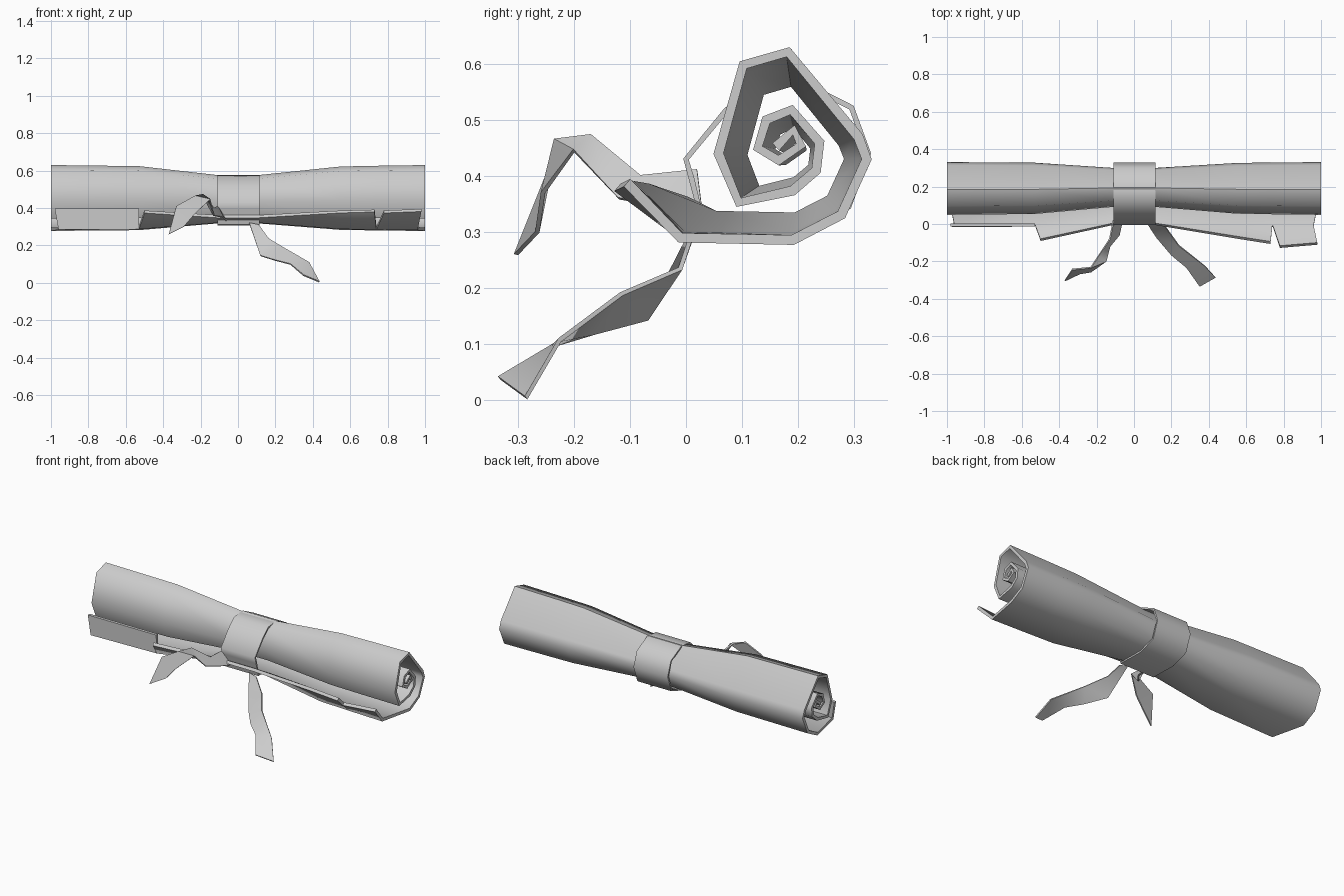
import bpy, bmesh, math

if "Cube" in bpy.data.objects:
    bpy.data.objects.remove(bpy.data.objects["Cube"])


def finish(name, bm, thickness, offset=0.0):
    bmesh.ops.recalc_face_normals(bm, faces=bm.faces[:])
    mesh = bpy.data.meshes.new(name)
    bm.to_mesh(mesh)
    bm.free()
    ob = bpy.data.objects.new(name, mesh)
    bpy.context.collection.objects.link(ob)
    mod = ob.modifiers.new("thickness", 'SOLIDIFY')
    mod.thickness = thickness
    mod.offset = offset
    bpy.ops.object.select_all(action='DESELECT')
    ob.select_set(True)
    bpy.context.view_layer.objects.active = ob
    bpy.ops.object.modifier_apply(modifier=mod.name)
    bpy.ops.object.shade_smooth_by_angle(angle=math.radians(60))
    return ob


def loft(bm, rows, closed=False):
    """Quads between successive rows of points; returns the vertex rows."""
    grid = [[bm.verts.new(p) for p in row] for row in rows]
    for a, b in zip(grid, grid[1:]):
        n = len(a)
        for i in range(n if closed else n - 1):
            j = (i + 1) % n
            bm.faces.new((a[i], a[j], b[j], b[i]))
    return grid


# Rolled paper: spiral section (y, z), pinched at the waist
spiral = [(-.01, .29), (.19, .286), (.277, .331), (.322, .43), (.307, .47),
          (.182, .621), (.102, .598), (.058, .44), (.094, .353), (.19, .374),
          (.232, .41), (.238, .46), (.188, .518), (.143, .5), (.128, .45),
          (.165, .428), (.205, .455), (.192, .482), (.16, .452)]
stations = [(-1, 1), (-.53, .97), (-.11, .72), (.11, .72),
            (.55, .96), (.74, .98), (1, 1)]
CY, CZ = .21, .43
rows = [[(x, CY + (y - CY) * s, CZ + (z - CZ) * s) for y, z in spiral]
        for x, s in stations]
for r in (0, -1):
    x, y, z = rows[r][0]
    rows[r][0] = (x * .96, y, z)
bm = bmesh.new()
grid = loft(bm, rows)

# Torn flaps along the free edge: first station, then tip points
flaps = [(0, [(-.98, -.005, .398), (-.53, -.005, .398)]),
         (1, [(-.5, -.085, .38), (-.11, .0, .355), (.11, .0, .355),
              (.55, -.072, .38), (.73, -.1, .385)]),
         (5, [(.78, -.122, .38), (.98, -.105, .388)])]
for start, tips in flaps:
    tv = [bm.verts.new(p) for p in tips]
    for i in range(len(tv) - 1):
        bm.faces.new((grid[start + i][0], grid[start + i + 1][0],
                      tv[i + 1], tv[i]))
finish("rolled_paper", bm, .018)

# Ribbon band round the waist
band = [(.01, .395), (.0, .43), (.07, .515), (.12, .562), (.2, .57),
        (.295, .522), (.325, .44), (.29, .345), (.19, .312), (.03, .315)]
bm = bmesh.new()
loft(bm, [[(x, y, z) for y, z in band] for x in (-.11, .115)], closed=True)
finish("ribbon_band", bm, .01)

# Loose ribbon tails: pairs of edge points
tails = {
    "ribbon_tail_left": [
        ((-.11, .02, .41), (-.06, .03, .33)),
        ((-.13, -.08, .4), (-.08, -.06, .35)),
        ((-.19, -.17, .472), (-.13, -.12, .36)),
        ((-.23, -.232, .465), (-.15, -.2, .445)),
        ((-.33, -.243, .41), (-.23, -.255, .37)),
        ((-.37, -.303, .26), (-.29, -.265, .3))],
    "ribbon_tail_right": [
        ((.06, .02, .32), (.11, .015, .31)),
        ((.12, -.07, .145), (.165, -.01, .235)),
        ((.2, -.165, .12), (.24, -.115, .19)),
        ((.28, -.232, .1), (.38, -.225, .108)),
        ((.35, -.333, .04), (.435, -.285, .005))],
}
for name, pairs in tails.items():
    bm = bmesh.new()
    loft(bm, pairs)
    finish(name, bm, .008)
